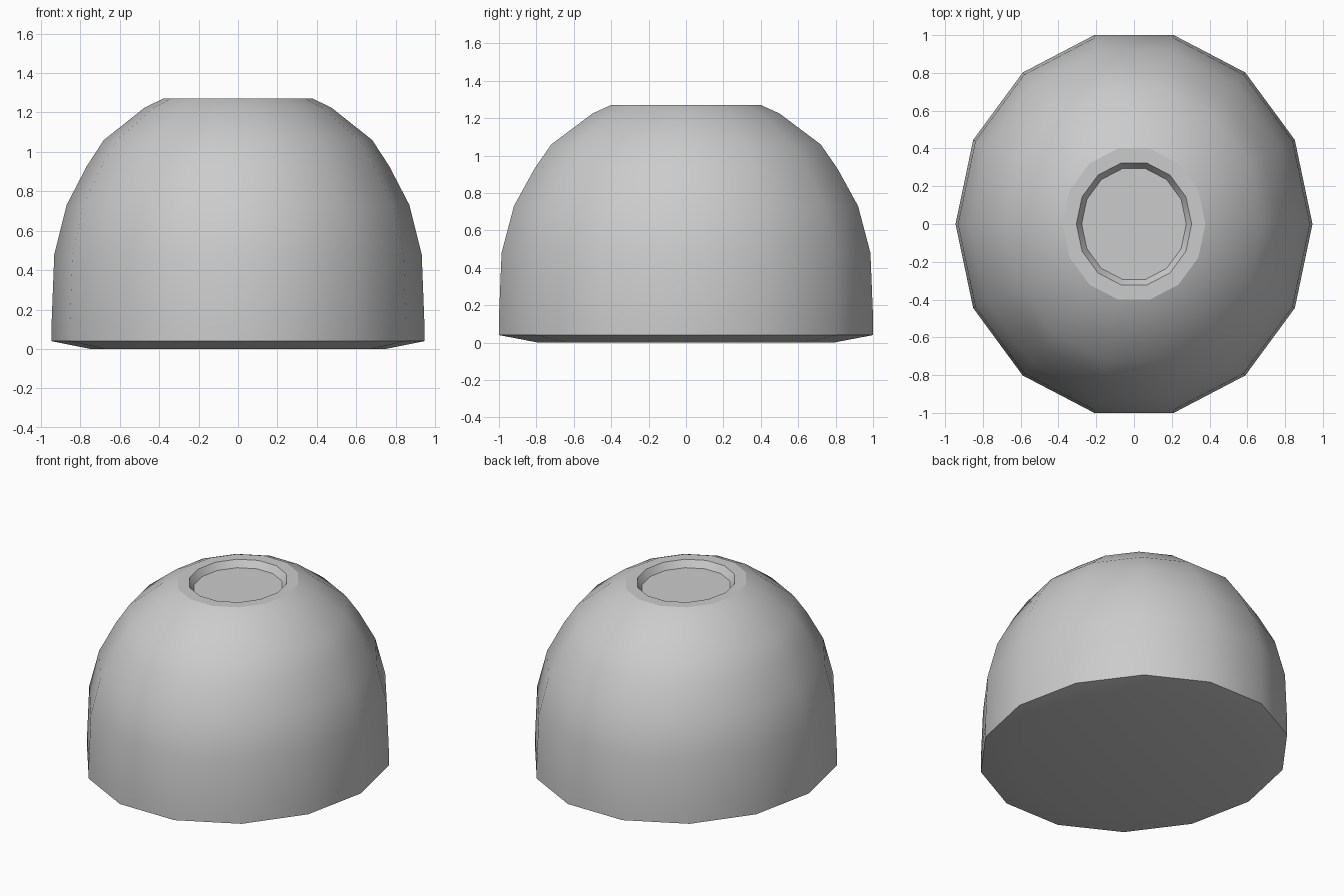
import bpy, bmesh, math

if "Cube" in bpy.data.objects:
    bpy.data.objects.remove(bpy.data.objects["Cube"])

SIDES = 14
RX, RY = 0.945, 1.0257

# Profile: (radius fraction, height, hard edge) from base, over the dome, into the recess
PROFILE = [
    (0.79, 0.00, False), (1.00, 0.04, True), (1.00, 0.14, False),
    (0.986, 0.48, False), (0.92, 0.73, False), (0.81, 0.93, False),
    (0.72, 1.06, False), (0.50, 1.225, False), (0.40, 1.27, True),
    (0.323, 1.27, True), (0.293, 1.225, True),
]

bm = bmesh.new()


def ring(r, z):
    return [bm.verts.new((RX * r * math.cos(2 * math.pi * i / SIDES),
                          RY * r * math.sin(2 * math.pi * i / SIDES), z))
            for i in range(SIDES)]


# Dome walls, rim and recess wall
rings = [ring(r, z) for r, z, _ in PROFILE]
for a, b in zip(rings, rings[1:]):
    for i in range(SIDES):
        j = (i + 1) % SIDES
        bm.faces.new((a[i], a[j], b[j], b[i]))

# Base and recess floor
bm.faces.new(rings[0][::-1])
bm.faces.new(rings[-1])
bmesh.ops.recalc_face_normals(bm, faces=bm.faces[:])

# Smooth shading with hard creases
for f in bm.faces:
    f.smooth = True
for (_, _, hard), verts in zip(PROFILE, rings):
    if hard:
        for i in range(SIDES):
            bm.edges.get((verts[i], verts[(i + 1) % SIDES])).smooth = False

mesh = bpy.data.meshes.new("dome_body")
bm.to_mesh(mesh)
bm.free()
bpy.context.collection.objects.link(bpy.data.objects.new("dome_body", mesh))
